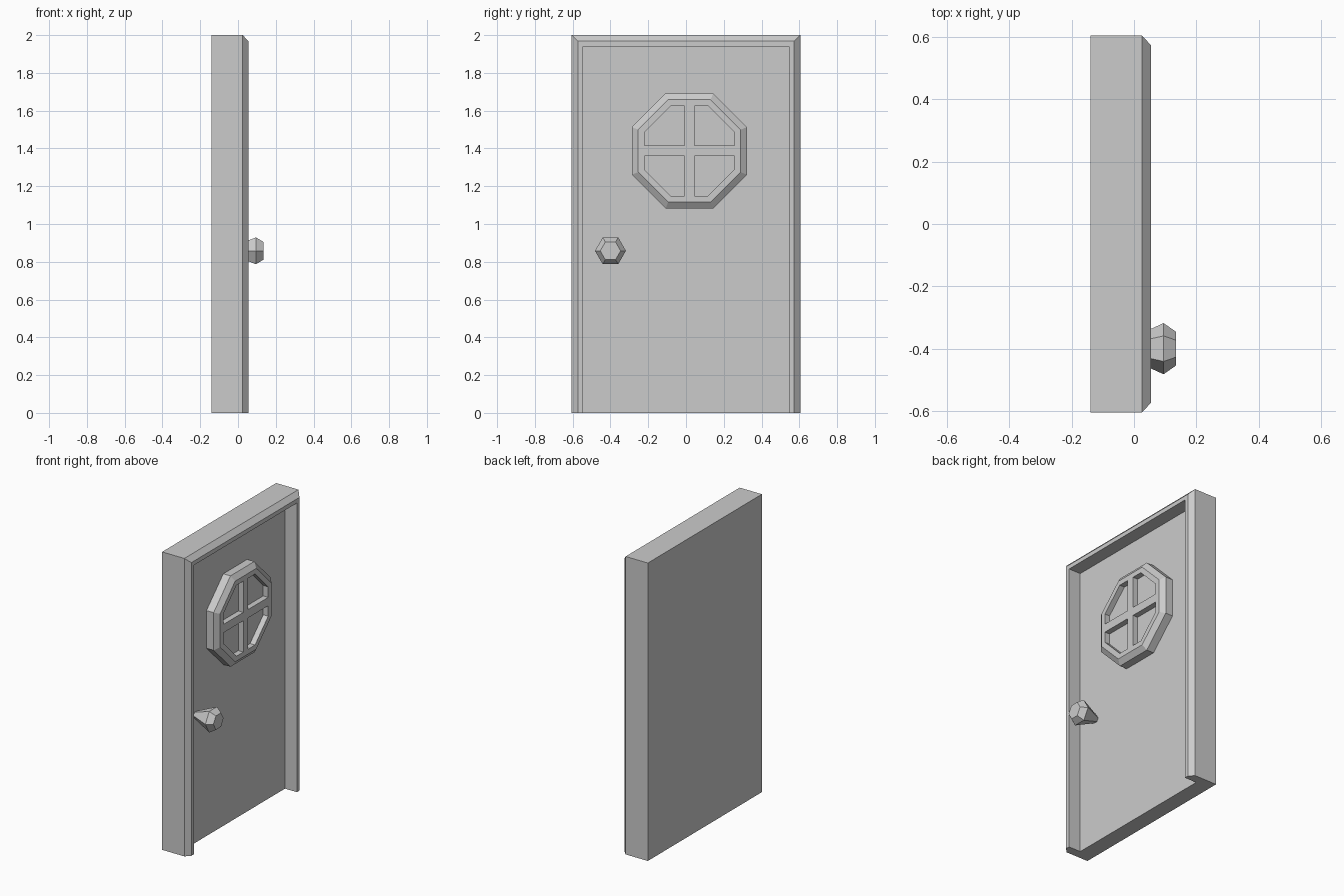
import bpy, bmesh, math

if "Cube" in bpy.data.objects:
    bpy.data.objects.remove(bpy.data.objects["Cube"])

PANEL_X = -0.033   # front surface of the recessed door leaf
BACK_X = -0.14
HALF_W, HEIGHT, JAMB = 0.605, 2.0, 0.06


def loft(name, loops, caps=True):
    """Skin closed loops of points into one solid."""
    bm = bmesh.new()
    rings = [[bm.verts.new(p) for p in loop] for loop in loops]
    n = len(rings[0])
    for a, b in zip(rings, rings[1:]):
        for i in range(n):
            j = (i + 1) % n
            bm.faces.new((a[i], a[j], b[j], b[i]))
    if caps:
        bm.faces.new(rings[0])
        bm.faces.new(rings[-1])
    bmesh.ops.recalc_face_normals(bm, faces=bm.faces)
    mesh = bpy.data.meshes.new(name)
    bm.to_mesh(mesh)
    bm.free()
    obj = bpy.data.objects.new(name, mesh)
    bpy.context.collection.objects.link(obj)
    return obj


def box(name, x0, x1, y0, y1, z0, z1):
    return loft(name, [[(x, y0, z0), (x, y1, z0), (x, y1, z1), (x, y0, z1)]
                       for x in (x0, x1)])


def polygon(x, r, n, cy, cz, turn=0.0):
    return [(x, cy + r * math.cos(turn + i * math.tau / n),
             cz + r * math.sin(turn + i * math.tau / n)) for i in range(n)]


# Door frame: chamfered profile (inset, x) swept up, across and down
profile = [(0, BACK_X), (0, 0.025), (0.032, 0.055), (JAMB, 0.055), (JAMB, BACK_X)]
corners = [(-1, 0), (-1, 1), (1, 1), (1, 0)]
loft("door_frame", [[(x, s * (HALF_W - o), (HEIGHT - o) * t) for o, x in profile]
                    for s, t in corners])

# Door leaf
inner = HALF_W - JAMB
box("door_leaf", BACK_X, PANEL_X, -inner, inner, 0, HEIGHT - JAMB)

# Octagonal window: outer wall, bevel, front rim, inner wall and glass
WY, WZ = 0.018, 1.387
GLASS_X, RIM_X = 0.008, 0.045
steps = [(PANEL_X, 0.305), (0.02, 0.305), (RIM_X, 0.271), (RIM_X, 0.238), (GLASS_X, 0.238)]
loft("window", [polygon(x, a / math.cos(math.pi / 8), 8, WY, WZ, math.pi / 8)
                for x, a in steps])

# Window cross bars
for name, hy, hz in (("vertical_bar", 0.026, 0.238), ("horizontal_bar", 0.238, 0.028)):
    box(name, GLASS_X, RIM_X, WY - hy, WY + hy, WZ - hz, WZ + hz)

# Six-sided tapered knob
loft("door_knob", [polygon(x, r, 6, -0.4, 0.858)
                   for x, r in ((PANEL_X, 0.024), (0.095, 0.082), (0.135, 0.054))])
